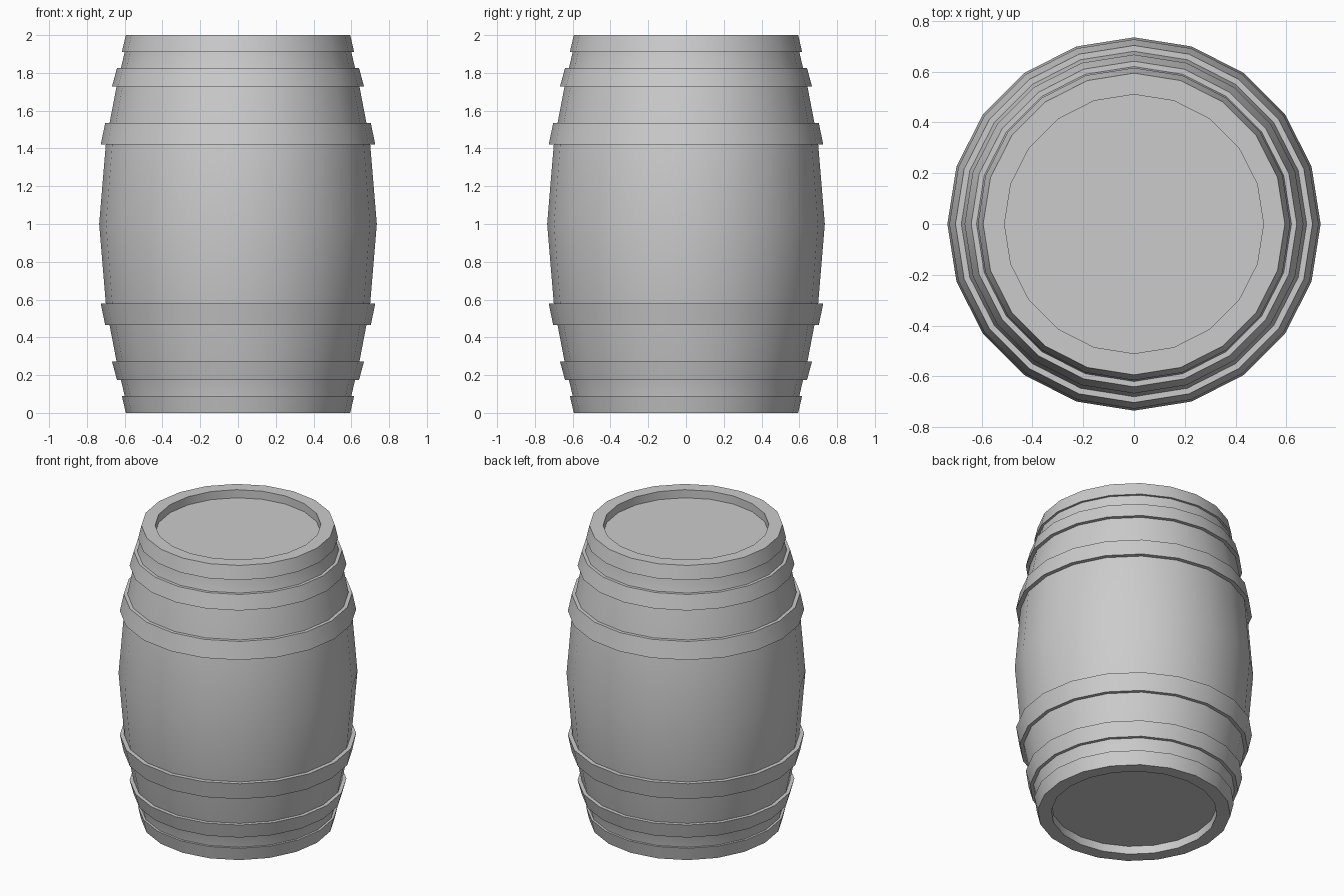
import bpy, bmesh, math

if "Cube" in bpy.data.objects:
    bpy.data.objects.remove(bpy.data.objects["Cube"])

SIDES = 20


def lathe(name, profile, closed):
    """Spin (radius, z) points around z; closed joins last ring to first, otherwise ends are capped."""
    bm = bmesh.new()
    rings = []
    for r, z in profile:
        rings.append([bm.verts.new((r * math.cos(math.tau * i / SIDES),
                                    r * math.sin(math.tau * i / SIDES), z))
                      for i in range(SIDES)])
    pairs = list(zip(rings, rings[1:]))
    if closed:
        pairs.append((rings[-1], rings[0]))
    else:
        bm.faces.new(rings[0])
        bm.faces.new(rings[-1])
    for a, b in pairs:
        for i in range(SIDES):
            j = (i + 1) % SIDES
            bm.faces.new((a[i], a[j], b[j], b[i]))
    bmesh.ops.recalc_face_normals(bm, faces=bm.faces)
    mesh = bpy.data.meshes.new(name)
    bm.to_mesh(mesh)
    bm.free()
    obj = bpy.data.objects.new(name, mesh)
    bpy.context.collection.objects.link(obj)
    bpy.ops.object.select_all(action='DESELECT')
    obj.select_set(True)
    bpy.context.view_layer.objects.active = obj
    bpy.ops.object.shade_smooth_by_angle(angle=math.radians(30))
    return obj


def flip(points):
    return [(r, 2 - z) for r, z in points]


# Bulging stave body with a recessed head at both ends
upper = [(0.70, 1.42), (0.68, 1.535), (0.643, 1.728), (0.62, 1.825),
         (0.60, 1.91), (0.594, 2.0), (0.51, 2.0), (0.51, 1.945)]
lathe("barrel_body", flip(upper)[::-1] + [(0.735, 1.0)] + upper, False)

# Metal hoops: each flares toward the middle of the barrel
hoops = {
    "rim_hoop": [(0.60, 1.91), (0.615, 1.91), (0.594, 2.0)],
    "quarter_hoop": [(0.63, 1.728), (0.667, 1.728), (0.641, 1.825), (0.61, 1.825)],
    "bilge_hoop": [(0.69, 1.42), (0.727, 1.42), (0.703, 1.535), (0.67, 1.535)],
}
for name, section in hoops.items():
    lathe("upper_" + name, section, True)
    lathe("lower_" + name, flip(section), True)
